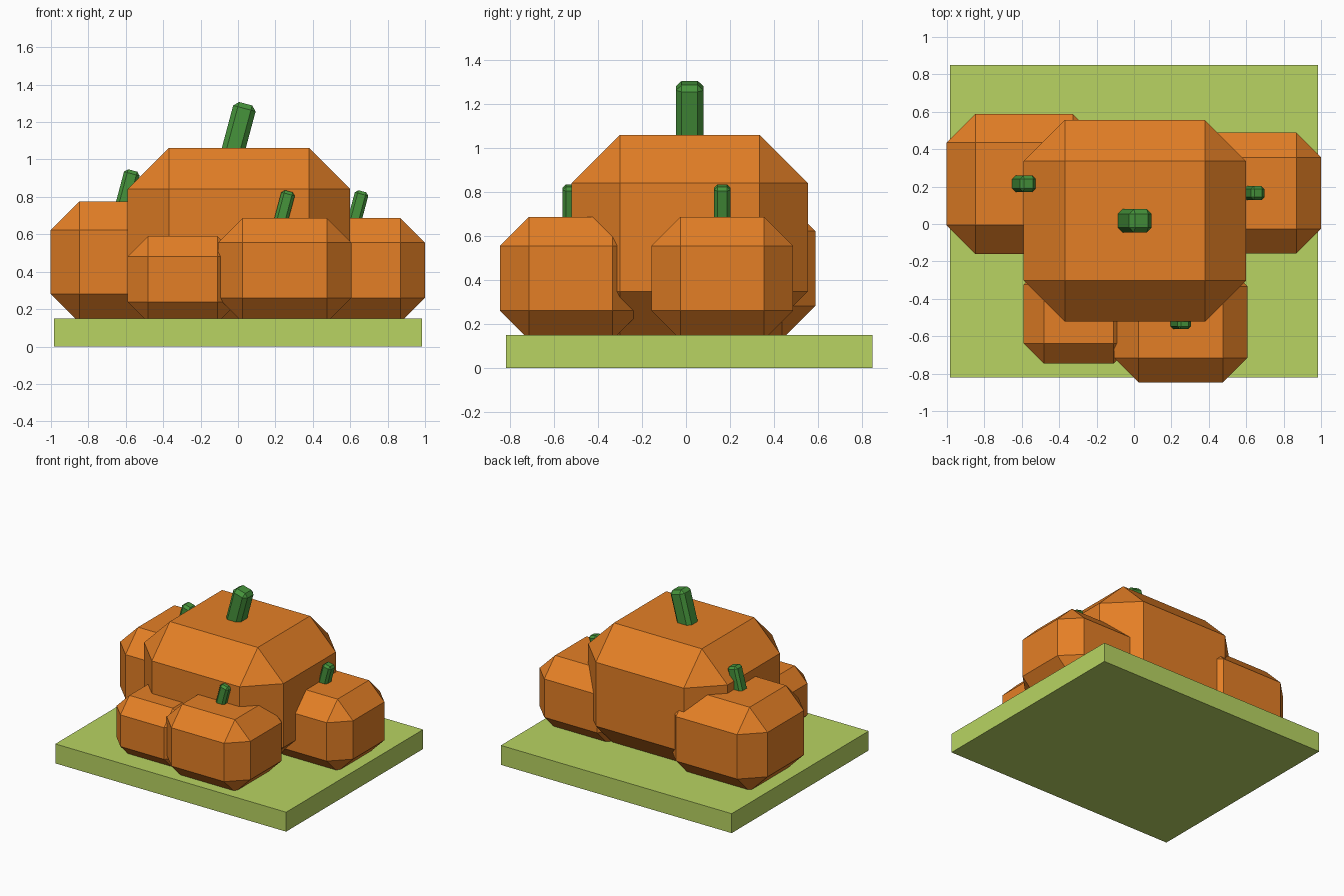
import bpy, bmesh, math
from mathutils import Matrix, Vector

default = bpy.data.objects.get("Cube")
if default:
    bpy.data.objects.remove(default)


def material(name, color):
    mat = bpy.data.materials.new(name)
    mat.use_nodes = True
    mat.diffuse_color = (*color, 1)
    mat.node_tree.nodes["Principled BSDF"].inputs["Base Color"].default_value = (*color, 1)
    return mat


orange = material("pumpkin_orange", (0.775, 0.212, 0.019))
stem_green = material("stem_green", (0.061, 0.292, 0.044))
grass_green = material("grass_green", (0.479, 0.658, 0.122))


def chamfered_box(name, size, center, mat, chamfer=0, tilt=0):
    """Box with every edge cut by a flat chamfer, leaning towards +x by tilt."""
    bm = bmesh.new()
    bmesh.ops.create_cube(bm, size=1)
    bmesh.ops.scale(bm, vec=size, verts=bm.verts)
    if chamfer:
        bmesh.ops.bevel(bm, geom=bm.edges[:], offset=chamfer, segments=1,
                        affect='EDGES', offset_type='OFFSET')
    bm.transform(Matrix.Rotation(tilt, 4, 'Y'))
    mesh = bpy.data.meshes.new(name)
    bm.to_mesh(mesh)
    bm.free()
    mesh.materials.append(mat)
    obj = bpy.data.objects.new(name, mesh)
    obj.location = center
    bpy.context.collection.objects.link(obj)
    return obj


def pumpkin(name, x, y, scale, bottom=0.128, has_stem=True):
    """Pumpkin body and leaning stem, both scaled copies of the large one."""
    size = Vector((1.19, 1.077, 0.933)) * scale
    chamfer_box_center = (x, y, bottom + size.z / 2)
    chamfered_box(name, size, chamfer_box_center, orange, 0.22 * scale)
    if has_stem:
        lean = math.radians(15)
        length = 0.4
        axis = Vector((math.sin(lean), 0, math.cos(lean)))
        tip = Vector((0.036, 0, 0.237))
        center = Vector((x, y, bottom + size.z)) + (tip - axis * length / 2) * scale
        chamfered_box(name + "_stem", Vector((0.124, 0.125, length)) * scale,
                      center, stem_green, 0.026 * scale, lean)


# Ground slab
chamfered_box("ground_slab", (1.97, 1.67, 0.15), (0, 0.015, 0.075), grass_green)

# Pumpkin pile
pumpkin("large_pumpkin", 0.005, 0.017, 1)
pumpkin("right_pumpkin", -0.588, 0.215, 0.695)
pumpkin("left_pumpkin", 0.643, 0.165, 0.6)
pumpkin("front_pumpkin", 0.25, -0.525, 0.6)
pumpkin("small_pumpkin", -0.295, -0.48, 0.495, has_stem=False)
